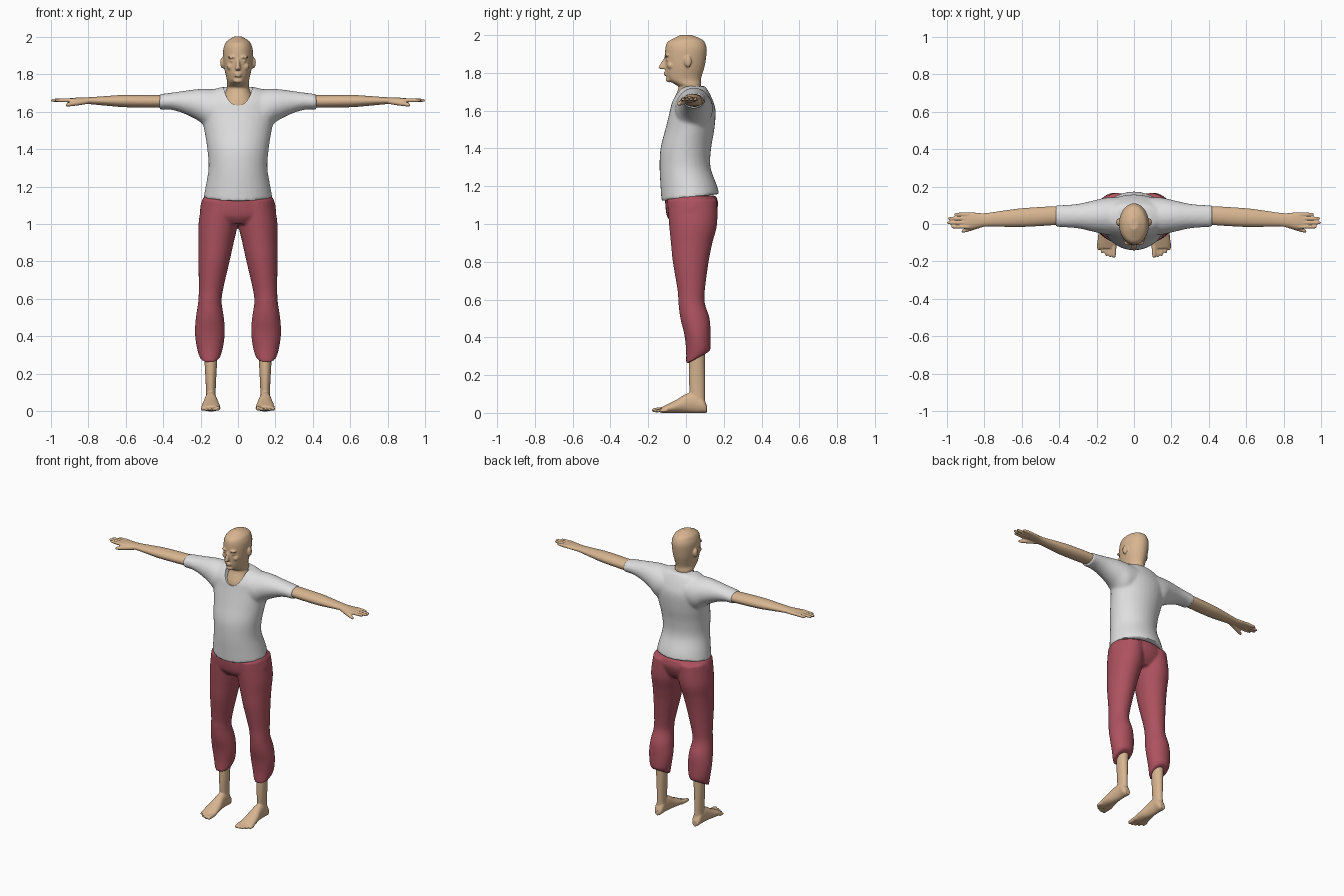
import bpy, bmesh, math
from mathutils import Matrix, Vector

if "Cube" in bpy.data.objects:
    bpy.data.objects.remove(bpy.data.objects["Cube"])


def material(name, color):
    mat = bpy.data.materials.new(name)
    mat.use_nodes = True
    mat.diffuse_color = (*color, 1)
    mat.node_tree.nodes["Principled BSDF"].inputs["Base Color"].default_value = (*color, 1)
    return mat


skin = material("skin", (.68, .46, .28))
cloth_white = material("white cloth", (.74, .74, .74))
cloth_red = material("red cloth", (.42, .085, .115))


def catmull(before, start, end, after, t):
    return [(2 * b + (c - a) * t + (2 * a - 5 * b + 4 * c - d) * t * t
             + (3 * b - a - 3 * c + d) * t ** 3) / 2
            for a, b, c, d in zip(before, start, end, after)]


def tube(bm, axis, rings, tilt=0, sides=32, steps=4):
    """Smooth loft of ellipses. Ring: center, then the two radii across the axis.
    Tilt slants the first ring and fades out by the second."""
    last = len(rings) - 1
    flat = [(*center, *radii) for center, radii in rings]
    path = []
    for i in range(last):
        near = [flat[min(max(i + k, 0), last)] for k in range(-1, 3)]
        path += [(catmull(*near, k / steps), max(0, 1 - i - k / steps)) for k in range(steps)]
    path.append((flat[last], 0))
    across, up = [k for k in range(3) if k != axis]
    loops = []
    for (x, y, z, radius_a, radius_b), fade in path:
        loop = []
        for k in range(sides):
            angle = math.tau * k / sides
            point = Vector((x, y, z))
            offset = radius_b * math.sin(angle)
            point[across] += radius_a * math.cos(angle)
            point[up] += offset
            point[axis] += tilt * fade * offset
            loop.append(bm.verts.new(point))
        loops.append(loop)
    faces = [bm.faces.new(loops[0]), bm.faces.new(loops[-1])]
    for low, high in zip(loops, loops[1:]):
        for k in range(sides):
            faces.append(bm.faces.new((low[k - 1], low[k], high[k], high[k - 1])))
    bmesh.ops.recalc_face_normals(bm, faces=faces)


def trunk(bm, rows, center_x=lambda z: 0, tilt=0):
    """Upright loft from rows of height, half width, front and back."""
    tube(bm, 2, [((center_x(z), (front + back) / 2, z), (half, (back - front) / 2))
                 for z, half, front, back in rows], tilt)


def digit(bm, axis, start, tip, radius):
    """Finger or toe with a rounded end."""
    start, tip = Vector(start), Vector(tip)
    shape = ((0, 1), (.5, .95), (.9, .75), (1, .3))
    tube(bm, axis, [(start.lerp(tip, t), (radius * size, radius * size)) for t, size in shape])


def ball(bm, center, radii):
    bmesh.ops.create_uvsphere(bm, u_segments=20, v_segments=12, radius=1,
                              matrix=Matrix.Translation(center) @ Matrix.Diagonal((*radii, 1)))


def make_object(name, bm):
    mesh = bpy.data.meshes.new(name)
    bm.to_mesh(mesh)
    bm.free()
    obj = bpy.data.objects.new(name, mesh)
    bpy.context.collection.objects.link(obj)
    return obj


def fuse(name, bm, mat, voxel, smooth, cutter=None):
    """Mirror the pieces, melt them into one surface and smooth it."""
    obj = make_object(name, bm)
    mirror = obj.modifiers.new("mirror", "MIRROR")
    mirror.use_mirror_merge = False
    remesh = obj.modifiers.new("remesh", "REMESH")
    remesh.mode = "VOXEL"
    remesh.voxel_size = voxel
    relax = obj.modifiers.new("relax", "SMOOTH")
    relax.iterations = smooth
    if cutter:
        cut = obj.modifiers.new("cut", "BOOLEAN")
        cut.operation = "DIFFERENCE"
        cut.object = cutter
    bpy.ops.object.select_all(action="DESELECT")
    obj.select_set(True)
    bpy.context.view_layer.objects.active = obj
    bpy.ops.object.convert(target="MESH")
    obj.data.materials.clear()
    obj.data.materials.append(mat)
    bpy.ops.object.shade_smooth_by_angle(angle=math.radians(45))


# Head, neck and upper chest
bm = bmesh.new()
trunk(bm, [(1.56, .1, -.06, .1), (1.64, .09, -.07, .1), (1.72, .06, -.04, .08),
           (1.74, .06, -.06, .08), (1.77, .06, -.1, .08), (1.84, .075, -.11, .1),
           (1.92, .08, -.11, .11), (1.96, .07, -.1, .1), (1.98, .055, -.07, .08),
           (2, .02, -.03, .03)])
# Nose, brow, eye, cheek, lips, chin and ear
trunk(bm, [(1.82, .012, -.13, -.08), (1.83, .014, -.145, -.08), (1.89, .008, -.11, -.08)])
ball(bm, (.03, -.1, 1.89), (.025, .015, .008))
ball(bm, (.03, -.095, 1.87), (.014, .012, .008))
ball(bm, (.04, -.08, 1.84), (.02, .02, .02))
for lip_height in (1.79, 1.802):
    ball(bm, (0, -.105, lip_height), (.02, .013, .006))
ball(bm, (0, -.09, 1.765), (.025, .017, .015))
ball(bm, (.083, .01, 1.86), (.012, .02, .03))
fuse("head_and_neck", bm, skin, .005, 3)

# Arms with hands: distance out, half depth and half height
bm = bmesh.new()
tube(bm, 0, [((x, .07 - .06 * x, 1.65 + .01 * x), (depth, height)) for x, depth, height in (
    (.34, .04, .03), (.42, .05, .034), (.6, .05, .033), (.7, .043, .026),
    (.8, .036, .018), (.87, .045, .015), (.91, .04, .01))])
for i in range(4):
    y = .022 * i - .015
    digit(bm, 0, (.88, y, 1.66), (1 - .014 * (i - 1.3) ** 2, y, 1.66), .011)
digit(bm, 0, (.8, 0, 1.655), (.92, -.04, 1.635), .014)
fuse("arms", bm, skin, .0045, 3)

# Feet with toes and shins
bm = bmesh.new()
tube(bm, 1, [((.145, y, height / 2), (half, height / 2)) for y, half, height in (
    (.11, .02, .04), (.09, .03, .08), (.05, .03, .11), (0, .035, .1),
    (-.05, .045, .07), (-.1, .05, .045), (-.13, .045, .03))])
trunk(bm, [(.04, .03, .03, .1), (.1, .026, .02, .1), (.2, .03, .015, .1), (.36, .04, .02, .1)],
      lambda z: .145)
for i in range(5):
    x = .108 + .02 * i
    radius = .01 if i else .014
    digit(bm, 1, (x, -.1, radius + .005), (x, .0025 * i * i - .18, radius), radius)
fuse("feet", bm, skin, .005, 2)

# Cropped trousers: slanted cuffs, legs leaning in above the knee, hips
bm = bmesh.new()
trunk(bm, [(.29, .055, 0, .12), (.34, .07, 0, .13), (.42, .08, -.01, .13), (.5, .075, -.03, .125),
           (.58, .063, -.04, .1), (.65, .065, -.045, .1), (.8, .083, -.07, .12),
           (.9, .094, -.08, .14), (1, .105, -.09, .165), (1.13, .1, -.1, .165)],
      lambda z: .15 - .11 * max(0, z - .6), tilt=.55)
trunk(bm, [(1, .12, -.07, .12), (1.04, .195, -.1, .15), (1.1, .2, -.11, .17), (1.15, .18, -.11, .16)])
fuse("trousers", bm, cloth_red, .008, 5)

# Neckline cutter
bm = bmesh.new()
tube(bm, 1, [((0, y, 1.75), (.077, .118)) for y in (-.4, .02)])
neck_cutter = make_object("neck_cutter", bm)
neck_cutter.hide_render = True

# Shirt body, then sleeves: distance out, half depth, underside and top
bm = bmesh.new()
trunk(bm, [(1.14, .184, -.13, .175), (1.2, .173, -.135, .165), (1.3, .157, -.14, .13),
           (1.4, .164, -.135, .133), (1.5, .18, -.11, .15), (1.6, .2, -.085, .157),
           (1.66, .2, -.07, .14), (1.71, .15, -.04, .115), (1.73, .09, -.02, .1)], tilt=.12)
tube(bm, 0, [((x, .042, (low + top) / 2), (depth, (top - low) / 2)) for x, depth, low, top in (
    (.04, .1, 1.54, 1.71), (.14, .1, 1.5, 1.72), (.21, .085, 1.55, 1.72),
    (.29, .067, 1.59, 1.71), (.36, .06, 1.61, 1.7), (.42, .058, 1.61, 1.693))])
fuse("shirt", bm, cloth_white, .009, 6, neck_cutter)
bpy.data.objects.remove(neck_cutter)
